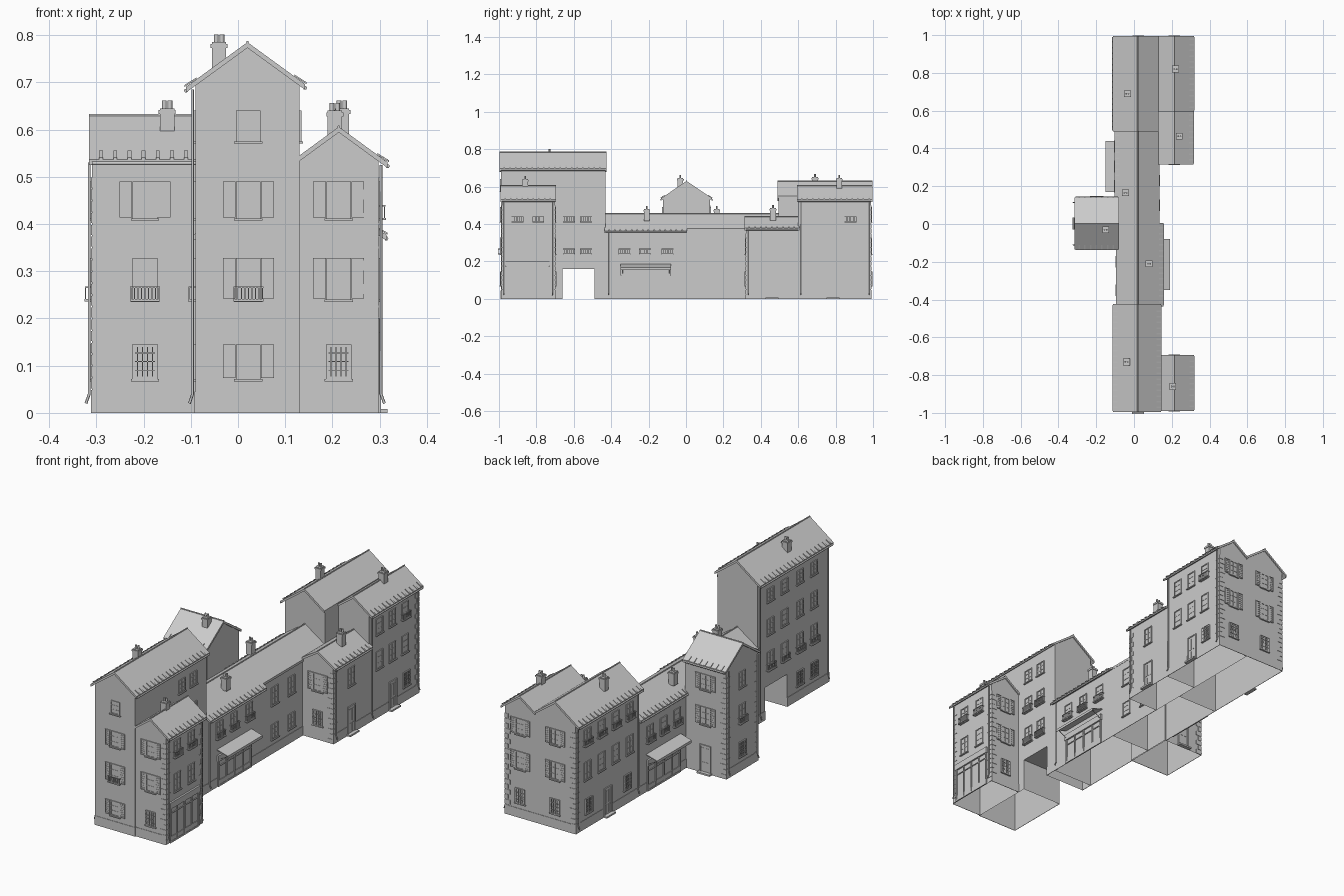
import bpy, bmesh, math
from mathutils import Vector

if "Cube" in bpy.data.objects:
    bpy.data.objects.remove(bpy.data.objects["Cube"])

parts = {}

def bm_of(name):
    return parts.setdefault(name, bmesh.new())

def poly(name, pts):
    bm = bm_of(name)
    return bm.faces.new([bm.verts.new(p) for p in pts])

def prism(name, a, b, skip_ground=False):
    # two matching outlines joined into a solid
    bm = bm_of(name)
    va, vb = [bm.verts.new(p) for p in a], [bm.verts.new(p) for p in b]
    bm.faces.new(va)
    bm.faces.new(vb[::-1])
    for i in range(len(a)):
        j = (i + 1) % len(a)
        if skip_ground and a[i][2] == 0 and a[j][2] == 0:
            continue
        bm.faces.new((va[i], va[j], vb[j], vb[i]))

# A wall face is (axis of normal, position, outward sign); u runs along the wall
def on(face, u, z, d):
    axis, pos, s = face
    return (pos + s * d, u, z) if axis == 'x' else (u, pos + s * d, z)

def fbox(name, face, u0, u1, z0, z1, d0, d1):
    rect = [(u0, z0), (u1, z0), (u1, z1), (u0, z1)]
    prism(name, [on(face, u, z, d0) for u, z in rect], [on(face, u, z, d1) for u, z in rect])

def ring(name, face, u0, u1, z0, z1, w, d):
    fbox(name, face, u0, u0 + w, z0, z1, 0, d)
    fbox(name, face, u1 - w, u1, z0, z1, 0, d)
    fbox(name, face, u0 + w, u1 - w, z1 - w, z1, 0, d)
    fbox(name, face, u0 + w, u1 - w, z0, z0 + w, 0, d)

def window(face, u, z0, z1, kind='', w=0.052):
    a, b, h = u - w / 2, u + w / 2, z1 - z0
    ring('window_frames', face, a, b, z0, z1, 0.005, 0.004)
    fbox('window_panes', face, a, b, z0, z1, 0, 0.001)
    fbox('window_frames', face, u - .002, u + .002, z0, z1, 0, 0.003)
    for k in (1, 2):
        fbox('window_frames', face, a, b, z0 + h * k / 3 - .001, z0 + h * k / 3 + .001, 0, .0025)
    fbox('window_sills', face, a - .004, b + .004, z0 - .005, z0, 0, .008)
    if 's' in kind:
        for s0, s1 in ((a - .028, a - .001), (b + .001, b + .028)):
            fbox('shutters', face, s0, s1, z0 + .002, z1, 0, .003)
            ring('shutters', face, s0, s1, z0 + .002, z1, .004, .005)
            for k in range(1, 8):
                z = z0 + h * k / 8
                fbox('shutters', face, s0 + .004, s1 - .004, z - .002, z + .002, .003, .0045)
    if 'b' in kind:
        fbox('balconies', face, a - .006, b + .006, z0 - .004, z0 + .001, 0, .016)
        fbox('balconies', face, a - .006, b + .006, z0 + .025, z0 + .028, .012, .015)
        for k in range(9):
            t = a - .005 + (w + .008) * k / 8
            fbox('balconies', face, t, t + .002, z0, z0 + .026, .0125, .0145)
        for t in (a - .006, b + .004):
            fbox('balconies', face, t, t + .002, z0 + .025, z0 + .028, 0, .013)
    if 'g' in kind:
        for k in range(6):
            t = a + w * k / 5
            fbox('window_bars', face, t - .001, t + .001, z0, z1, .005, .007)
        for k in range(5):
            t = z0 + h * k / 4
            fbox('window_bars', face, a, b, t - .001, t + .001, .005, .007)

def door(face, u, h=0.14, w=0.06):
    ring('door_frames', face, u - w / 2, u + w / 2, 0, h, .006, .005)
    fbox('doors', face, u - w / 2, u + w / 2, 0, h, 0, .002)
    for z0, z1 in ((.015, .055), (.065, h - .015)):
        for s in (-1, 1):
            m = u + s * .012
            fbox('doors', face, m - .008, m + .008, z0, z1, .002, .0035)
    fbox('door_steps', face, u - w / 2 - .005, u + w / 2 + .005, 0, .008, 0, .02)

def shopfront(face, u0, u1, h):
    ring('shopfronts', face, u0, u1, 0, h, .008, .006)
    fbox('shopfronts', face, u0 - .004, u1 + .004, h - .03, h, 0, .009)
    fbox('shopfronts', face, u0, u1, 0, .03, 0, .004)
    for k in range(1, 4):
        t = u0 + (u1 - u0) * k / 4
        fbox('shopfronts', face, t - .003, t + .003, 0, h, 0, .006)
    fbox('shopfronts', face, u0, u1, h - .058, h - .054, 0, .005)
    fbox('window_panes', face, u0, u1, 0, h, 0, .001)

def awning(face, u0, u1):
    sec = [(.185, 0), (.168, .06), (.155, .06), (.155, .058), (.165, .057), (.181, 0)]
    prism('awnings', [on(face, u0, z, d) for z, d in sec], [on(face, u1, z, d) for z, d in sec])
    for t in (u0 + .01, u1 - .01):
        prism('awning_arms', [on(face, t, .13, 0), on(face, t, .165, .055), on(face, t, .162, .056)],
              [on(face, t + .003, .13, 0), on(face, t + .003, .165, .055), on(face, t + .003, .162, .056)])

def pipe(name, pts, r):
    c = bpy.data.curves.new(name, 'CURVE')
    c.dimensions, c.bevel_depth, c.bevel_resolution, c.use_fill_caps = '3D', r, 1, True
    s = c.splines.new('POLY')
    s.points.add(len(pts) - 1)
    for p, q in zip(s.points, pts):
        p.co = (*q, 1)
    bpy.context.collection.objects.link(bpy.data.objects.new(name, c))

def building(name, axis, l0, l1, a0, a1, eave, ridge, o0, o1, notch=None):
    # ridge runs along axis from l0 to l1; a0..a1 is the width across
    P = (lambda l, a, z: (a, l, z)) if axis == 'y' else (lambda l, a, z: (l, a, z))
    side = [(l0, 0)]
    if notch:
        n0, n1, nh = notch
        side += [(n0, 0), (n0, nh), (n1, nh), (n1, 0)]
    side += [(l1, 0), (l1, eave), (l0, eave)]
    # walls: open below and above
    bm = bm_of(name + '_walls')
    va, vb = ([bm.verts.new(P(l, a, z)) for l, z in side] for a in (a0, a1))
    bm.faces.new(va)
    bm.faces.new(vb[::-1])
    n = len(side)
    for i in range(n):
        j = (i + 1) % n
        if side[i][1] == side[j][1] and side[i][1] in (0, eave):
            continue
        bm.faces.new((va[i], va[j], vb[j], vb[i]))
    m = (a0 + a1) / 2
    for l in (l0, l1):
        poly(name + '_walls', [P(l, a0, eave), P(l, a1, eave), P(l, m, ridge - .006)])
    # two roof slabs, a ridge roll and gutters with brackets
    slope, t, g = (ridge - eave) / (a1 - m), .012, .006
    for a, o, s in ((a0, o0, -1), (a1, o1, 1)):
        e, ez = a + s * o, eave - slope * o
        sec = [(m, ridge), (e, ez), (e, ez - t), (m, ridge - t)]
        prism(name + '_roof', [P(l0 - g, x, z) for x, z in sec], [P(l1 + g, x, z) for x, z in sec])
        if o > .009:
            pipe(name + '_gutter', [P(l0, e, ez - .008), P(l1, e, ez - .008)], .0045)
            k = l0 + .015
            while k < l1 - .01:
                sec = [(e - s * .022, ez + slope * .022), (e + s * .003, ez), (e + s * .003, ez + .004),
                       (e - s * .022, ez + slope * .022 + .004)]
                prism('eave_clips', [P(k, x, z) for x, z in sec], [P(k + .008, x, z) for x, z in sec])
                k += .03
    pipe(name + '_ridge', [P(l0 - g, m, ridge), P(l1 + g, m, ridge)], .003)

def chimney(x, y, top):
    r = .015
    f = ('y', y, 1)
    fbox('chimneys', f, x - r, x + r, top - .065, top - .012, -r, r)
    fbox('chimneys', f, x - r - .003, x + r + .003, top - .012, top - .004, -r - .003, r + .003)
    fbox('chimneys', f, x - r, x + r, top - .004, top, -r, r)
    for d in (-.006, .006):
        pipe('chimney_pot', [(x + d, y, top), (x + d, y, top + .016)], .005)

def quoins(x, sx, y, sy, h):
    # alternating long and short blocks wrapped round a corner
    for k in range(int(h / .025)):
        lx, ly = ((.03, .018), (.018, .03))[k % 2]
        z = .025 * k + .002
        fbox('quoins', ('x', x, sx), min(y, y - sy * ly), max(y, y - sy * ly), z, z + .021, 0, .002)
        fbox('quoins', ('y', y, sy), min(x, x - sx * lx), max(x, x - sx * lx), z, z + .021, 0, .002)

# Main masses
building('tower', 'y', -.99, -.43, -.09, .13, .705, .785, .02, .012, (-.66, -.49, .16))
building('front_wing', 'y', -.985, -.70, .13, .297, .545, .606, 0, .02)
building('middle_front', 'y', -.43, 0, -.09, .13, .38, .455, .005, .025)
building('middle_back', 'y', 0, .49, -.09, .13, .38, .455, .01, .004)
building('low_wing', 'y', .32, .60, .13, .297, .388, .44, 0, .017)
building('rear_block', 'y', .495, .99, -.09, .13, .55, .63, .022, 0)
building('rear_wing', 'y', .60, .99, .13, .297, .545, .605, 0, .02)
building('left_wing', 'x', -.309, -.085, -.122, .128, .545, .63, .012, .012)

for c in ((-.04, -.73, .785), (.205, -.86, .64), (.08, -.21, .48), (-.045, .165, .48),
          (.24, .465, .485), (-.035, .69, .65), (.22, .82, .645), (-.15, -.03, .645)):
    chimney(*c)

# Faces
front_t, front_w, front_l = ('y', -.99, -1), ('y', -.985, -1), ('y', -.122, -1)
right_m, right_w, left_m, left_l = ('x', .13, 1), ('x', .297, 1), ('x', -.09, -1), ('x', -.309, -1)
back, back_w, back_l = ('y', .99, 1), ('y', -.70, 1), ('y', .128, 1)
G, M, U, T = (.072, .145), (.24, .328), (.412, .49), (.575, .64)

# Front windows
for z, k in ((G, 's'), (M, 'sb'), (U, 's'), (T, '')):
    window(front_t, .022, *z, k)
for z, k in ((G, 'g'), (M, 's'), (U, 's')):
    window(front_w, .213, *z, k)
for z, k in ((G, 'g'), (M, 'b'), (U, 's')):
    window(front_l, -.197, *z, k)

# Right side windows
for y in (-.625, -.535):
    for z, k in ((M, 'b'), (U, 'b'), (T, '')):
        window(right_m, y, *z, k)
for y in (-.90, -.79):
    window(right_w, y, *M)
    window(right_w, y, *U, 'b')
for y in (-.33, -.22, -.10):
    window(right_m, y, .24, .32, 'b')
for y in (.10, .23):
    window(right_m, y, *G)
    window(right_m, y, *M)
window(right_w, .46, *M)
for y, k in ((.68, ''), (.78, ''), (.88, 'b')):
    window(right_w, y, *M)
    window(right_w, y, *U, k)
window(right_w, .89, *G, 'g')
door(right_w, .46)
door(right_w, .785)

# Left side windows
for y in (-.53, -.64, -.76, -.87):
    for z, k in ((M, 'b'), (U, ''), (T, '')):
        window(left_m, y, *z, k)
    if y < -.7:
        window(left_m, y, *G, 'g')
for y in (.20, .305, .41):
    window(left_m, y, .24, .32, 'b')
for y in (-.20, -.35):
    window(left_m, y, *G)
    window(left_m, y, *M)
for y in (.57, .68, .79, .90):
    window(left_m, y, *M)
    window(left_m, y, *U, 'b')
for y in (.59, .89):
    window(left_m, y, *G, 'g')
door(left_m, .74)
for z, k in ((G, 'g'), (M, 'b'), (U, '')):
    window(left_l, .003, *z, k)

# Back windows
for x in (.022, .213):
    for z, k in ((G, 'g'), (M, 's'), (U, 's')):
        window(back, x, *z, k)
for z in (M, U):
    window(back_w, .213, *z, 's')
    window(back_l, -.197, *z, 's')
window(back_w, .213, *G, 'g')
door(back_l, -.197)
window(('y', .32, -1), .213, *G, 'g')
window(('y', .32, -1), .213, *M, 's')

# Shops
shopfront(right_w, -.96, -.735, .2)
shopfront(right_m, -.345, -.085, .155)
shopfront(left_m, .175, .435, .155)
awning(right_m, -.35, -.08)
awning(left_m, .17, .44)

# Corner stones
for q in ((.297, 1, -.985, -1, .52), (.297, 1, -.70, 1, .52), (.297, 1, .32, -1, .37), (.297, 1, .99, 1, .52),
          (-.09, -1, .99, 1, .52), (-.309, -1, -.122, -1, .52), (-.309, -1, .128, 1, .52)):
    quoins(*q)

# Base course
for f, u0, u1 in ((front_t, -.09, .13), (front_w, .13, .297), (front_l, -.309, -.09), (back, -.09, .297),
                  (left_m, -.99, -.66), (left_m, -.49, -.122), (left_m, .128, .17), (left_m, .44, .70),
                  (left_m, .78, .99), (left_l, -.122, .128), (right_w, .32, .425), (right_w, .495, .75),
                  (right_w, .82, .99), (right_m, -.49, -.35), (right_m, -.08, .32), (back_w, .13, .297)):
    fbox('base_course', f, u0, u1, 0, .045, 0, .002)

# Downpipes with kicked-out feet
for x, s, y, h in ((.297, 1, -.972, .525), (.297, 1, -.715, .525), (.297, 1, .335, .37), (.297, 1, .615, .525),
                   (.297, 1, .978, .525), (-.09, -1, .978, .53), (-.09, -1, .51, .53), (-.09, -1, -.445, .685),
                   (-.09, -1, -.975, .685), (.13, 1, -.415, .36), (-.309, -1, -.11, .53), (-.309, -1, .115, .53)):
    pipe('downpipe', [(x + s * .006, y, h), (x + s * .006, y, .04), (x + s * .013, y, .02)], .003)

for name, bm in parts.items():
    bmesh.ops.recalc_face_normals(bm, faces=bm.faces[:])
    me = bpy.data.meshes.new(name)
    bm.to_mesh(me)
    bm.free()
    bpy.context.collection.objects.link(bpy.data.objects.new(name, me))
